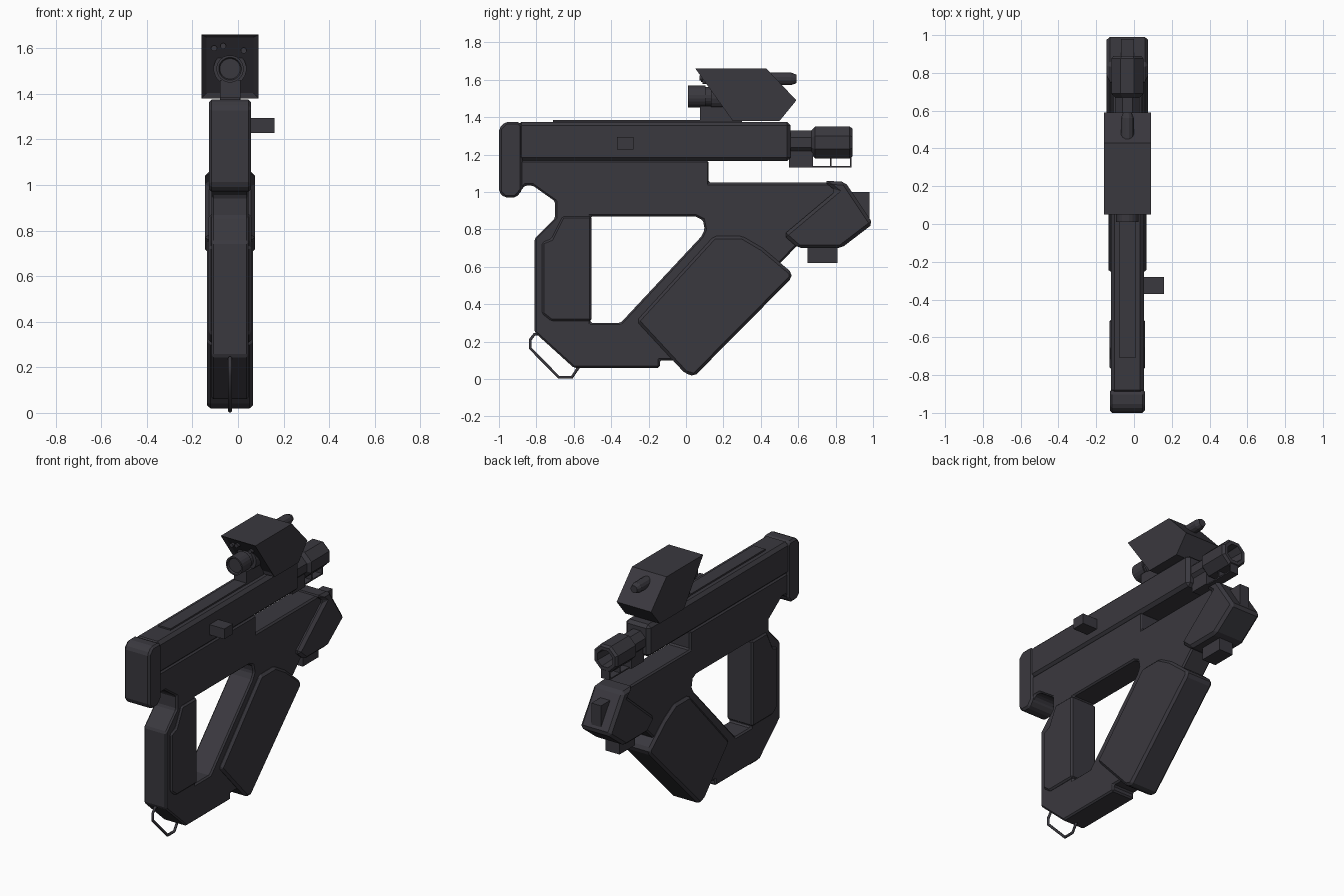
import bpy, bmesh, math
from mathutils import Vector

if "Cube" in bpy.data.objects:
    bpy.data.objects.remove(bpy.data.objects["Cube"])

CX = -0.035  # centre plane of the body


def make_material(name, rgb):
    mat = bpy.data.materials.new(name)
    mat.use_nodes = True
    mat.diffuse_color = (*rgb, 1)
    mat.node_tree.nodes["Principled BSDF"].inputs["Base Color"].default_value = (*rgb, 1)
    return mat


GUNMETAL = make_material("dark gunmetal", (0.042, 0.040, 0.049))


def finish(name, bm, bevel=0):
    bmesh.ops.recalc_face_normals(bm, faces=bm.faces[:])
    mesh = bpy.data.meshes.new(name)
    bm.to_mesh(mesh)
    bm.free()
    mesh.materials.append(GUNMETAL)
    obj = bpy.data.objects.new(name, mesh)
    bpy.context.collection.objects.link(obj)
    if bevel:
        mod = obj.modifiers.new("chamfer", "BEVEL")
        mod.width = bevel
        mod.segments = 1
        mod.limit_method = "ANGLE"
        mod.angle_limit = math.radians(30)
    return obj


def prism(name, outline, half, bevel=0, x=CX):
    """Side outline of (y, z) points, extruded evenly across x."""
    bm = bmesh.new()
    face = bm.faces.new([bm.verts.new((x - half, y, z)) for y, z in outline])
    new = bmesh.ops.extrude_face_region(bm, geom=[face])["geom"]
    bmesh.ops.translate(bm, vec=(2 * half, 0, 0),
                        verts=[v for v in new if isinstance(v, bmesh.types.BMVert)])
    return finish(name, bm, bevel)


def box(name, y0, y1, z0, z1, half, bevel=0, x=CX):
    return prism(name, [(y0, z0), (y1, z0), (y1, z1), (y0, z1)], half, bevel, x)


def turned(name, profile, z, sides, x=CX):
    """Rings of (y, radius) along the y axis, capped at both ends."""
    bm = bmesh.new()
    rings = []
    for y, r in profile:
        angles = [(i + 0.5) * math.tau / sides for i in range(sides)]
        rings.append([bm.verts.new((x + r * math.cos(a), y, z + r * math.sin(a))) for a in angles])
    for a, b in zip(rings, rings[1:]):
        for i in range(sides):
            j = (i + 1) % sides
            bm.faces.new((a[i], a[j], b[j], b[i]))
    bm.faces.new(rings[0])
    bm.faces.new(rings[-1])
    return finish(name, bm)


def wire(name, path, radius):
    curve = bpy.data.curves.new(name, "CURVE")
    curve.dimensions = "3D"
    curve.bevel_depth = radius
    curve.bevel_resolution = 1
    curve.use_fill_caps = True
    spline = curve.splines.new("POLY")
    spline.points.add(len(path) - 1)
    for point, (y, z) in zip(spline.points, path):
        point.co = (CX, y, z, 1)
    curve.materials.append(GUNMETAL)
    obj = bpy.data.objects.new(name, curve)
    bpy.context.collection.objects.link(obj)


# Lower frame with the hand opening cut through it
frame = prism("lower_frame", [
    (-0.89, 1.17), (-0.89, 1.0), (-0.86, 1.035), (-0.82, 1.035), (-0.7, 0.95), (-0.7, 0.86),
    (-0.81, 0.75), (-0.81, 0.25), (-0.6, 0.06), (-0.14, 0.06), (-0.14, 0.1), (0.0, 0.1),
    (0.62, 0.74), (0.9, 0.85), (0.78, 1.05), (0.12, 1.05), (0.12, 1.17)], 0.082)
hole = prism("hand_opening_cutter", [
    (-0.51, 0.87), (0.05, 0.87), (0.09, 0.85), (0.1, 0.8), (0.08, 0.76),
    (-0.35, 0.3), (-0.51, 0.3)], 0.3)
hole.hide_render = True
cut = frame.modifiers.new("hand opening", "BOOLEAN")
cut.object = hole
cut.operation = "DIFFERENCE"
cut.solver = "EXACT"
bpy.context.view_layer.update()
cut_mesh = bpy.data.meshes.new_from_object(frame.evaluated_get(bpy.context.evaluated_depsgraph_get()))
frame.modifiers.clear()
frame.data = cut_mesh
bpy.data.objects.remove(hole)
chamfer = frame.modifiers.new("chamfer", "BEVEL")
chamfer.width = 0.012
chamfer.segments = 1
chamfer.limit_method = "ANGLE"

# Grip panels, raised on both sides
prism("grip_panel", [(-0.77, 0.73), (-0.72, 0.75), (-0.66, 0.87), (-0.505, 0.87), (-0.505, 0.31),
                     (-0.72, 0.31), (-0.77, 0.35)], 0.094, 0.01)

# Upper receiver, top rail, butt and bolt
box("upper_receiver", -0.9, 0.56, 1.165, 1.375, 0.088, 0.02)
box("top_rail", -0.71, 0.1, 1.36, 1.385, 0.043)
prism("butt_plate", [(-1, 1.0), (-0.97, 0.97), (-0.91, 0.97), (-0.875, 1.01), (-0.875, 1.355),
                     (-0.89, 1.375), (-0.965, 1.375), (-1, 1.34)], 0.093, 0.015)
box("bolt_handle", -0.37, -0.28, 1.228, 1.295, 0.06, x=0.1)

# Angled magazine housing
prism("magazine_housing", [(-0.265, 0.31), (0.15, 0.765), (0.3, 0.765), (0.41, 0.7), (0.565, 0.57),
                           (0.565, 0.54), (0.045, 0.015), (-0.005, 0.03)], 0.1, 0.02)

# Nose block with its small fittings
prism("nose_block", [(0.52, 0.77), (0.6, 0.7), (0.83, 0.7), (1.0, 0.83), (0.85, 1.055),
                     (0.735, 1.06), (0.8, 1.005)], 0.11, 0.018)
box("nose_stud", 0.86, 0.98, 0.84, 1.0, 0.035)
box("nose_lower_block", 0.65, 0.81, 0.62, 0.72, 0.05)

# Barrel, hollow muzzle and the guard beneath
turned("barrel", [(0.5, 0.07), (0.7, 0.07)], 1.265, 8)
turned("muzzle", [(0.67, 0.07), (0.69, 0.092), (0.875, 0.092), (0.89, 0.08), (0.89, 0.058),
                  (0.76, 0.05)], 1.265, 8)
box("barrel_lug", 0.55, 0.68, 1.13, 1.22, 0.045)
box("guard_bar", 0.67, 0.885, 1.13, 1.138, 0.03)
for i, y in enumerate((0.77, 0.877)):
    box(f"guard_post_{i + 1}", y, y + 0.008, 1.13, 1.19, 0.03)

# Sight hood with a recessed rear face
hood = prism("sight_hood", [(0.05, 1.66), (0.43, 1.66), (0.59, 1.49), (0.5, 1.38), (0.25, 1.38)], 0.125)
bm = bmesh.new()
bm.from_mesh(hood.data)
rear = min(bm.faces, key=lambda f: f.normal.y)
bmesh.ops.inset_region(bm, faces=[rear], thickness=0.03, depth=-0.01)
bm.to_mesh(hood.data)
bm.free()

# Eyepiece, mount, front lens tube and rear buttons
turned("eyepiece", [(0.02, 0.045), (0.01, 0.05), (0.01, 0.06), (0.105, 0.06), (0.105, 0.052),
                    (0.135, 0.052), (0.135, 0.0725), (0.28, 0.0725)], 1.51, 20)
box("sight_mount", 0.075, 0.3, 1.375, 1.46, 0.045)
turned("front_lens_tube", [(0.4, 0.035), (0.56, 0.035), (0.59, 0.024)], 1.605, 12)
for i, (x, z) in enumerate(((-0.105, 1.6), (-0.065, 1.61), (0.025, 1.59))):
    y = 0.05 + (1.66 - z) * 0.71
    turned(f"sight_button_{i + 1}", [(y - 0.012, 0.013), (y + 0.03, 0.013)], z, 12, x)

# Sling loop at the heel of the grip
wire("sling_loop", [(-0.78, 0.24), (-0.81, 0.24), (-0.833, 0.21), (-0.833, 0.165), (-0.68, 0.009),
                    (-0.61, 0.009), (-0.57, 0.07)], 0.009)
